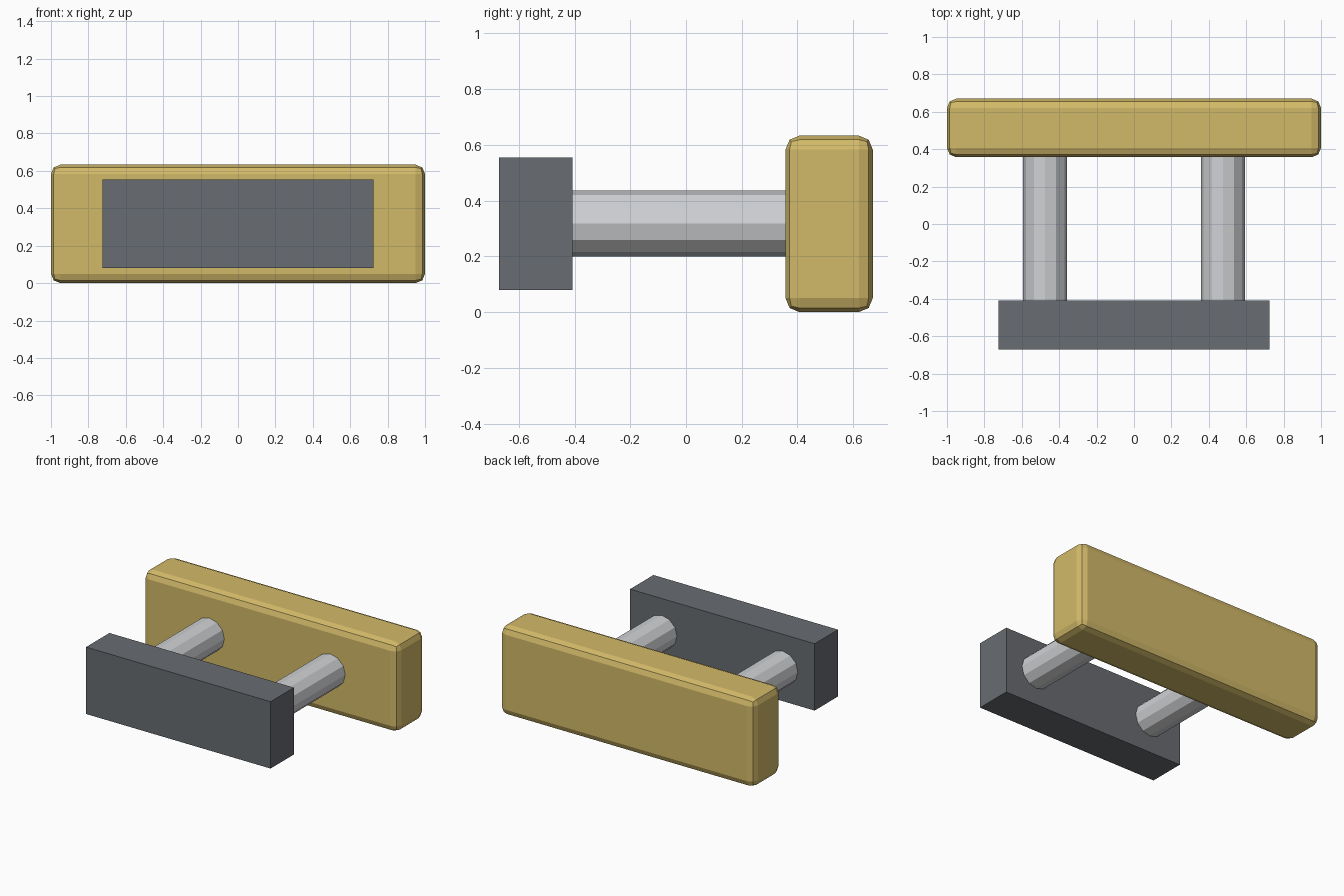
import bpy
import math

if "Cube" in bpy.data.objects:
    bpy.data.objects.remove(bpy.data.objects["Cube"])


def material(name, color):
    m = bpy.data.materials.new(name)
    m.diffuse_color = (*color, 1.0)
    m.use_nodes = True
    m.node_tree.nodes["Principled BSDF"].inputs["Base Color"].default_value = m.diffuse_color
    return m


gold = material("gold", (0.65, 0.49, 0.14))
steel = material("light_steel", (0.63, 0.64, 0.66))
slate = material("slate_grey", (0.138, 0.15, 0.165))


def block(name, low, high, mat):
    """Box spanning two opposite corners."""
    center = [(a + b) / 2 for a, b in zip(low, high)]
    bpy.ops.mesh.primitive_cube_add(size=1, location=center)
    ob = bpy.context.object
    ob.name = name
    ob.scale = [b - a for a, b in zip(low, high)]
    bpy.ops.object.transform_apply(location=False, rotation=False, scale=True)
    ob.data.materials.append(mat)
    return ob


# Rounded gold bar at the back
bar = block("back_bar", (-1, 0.357, 0), (1, 0.67, 0.633), gold)
bevel = bar.modifiers.new("rounded_edges", 'BEVEL')
bevel.width = 0.05
bevel.segments = 2

# Plain grey block at the front
block("front_block", (-0.725, -0.67, 0.08), (0.725, -0.408, 0.555), slate)

# Two faceted rods joining the bar and the block
for side, x in (("left", -0.475), ("right", 0.475)):
    bpy.ops.mesh.primitive_cylinder_add(
        vertices=12, radius=0.118, depth=0.775,
        location=(x, -0.025, 0.318), rotation=(math.pi / 2, 0, 0))
    rod = bpy.context.object
    rod.name = side + "_rod"
    rod.data.materials.append(steel)
